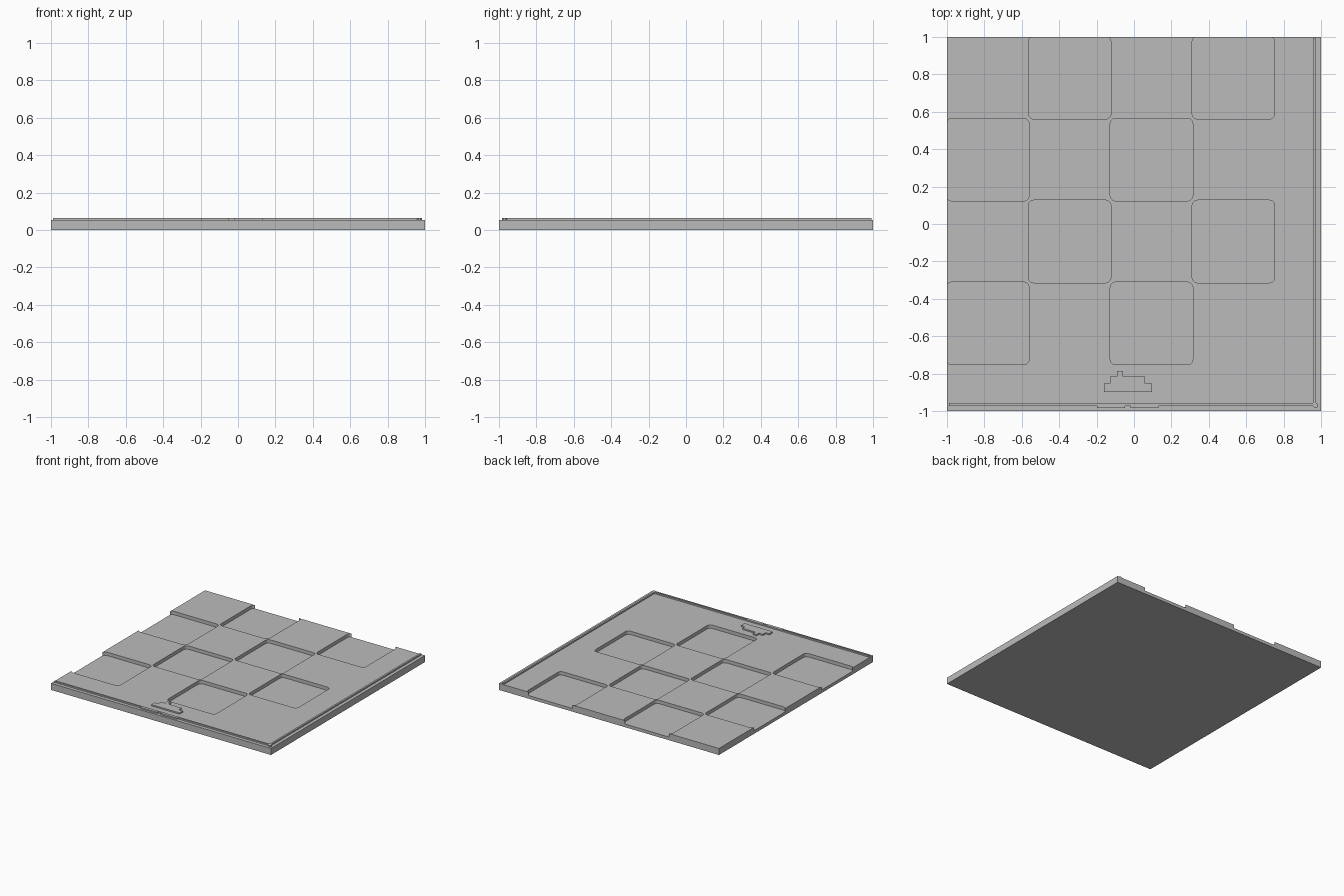
import bpy
import bmesh
import math

cube = bpy.data.objects.get("Cube")
if cube:
    bpy.data.objects.remove(cube, do_unlink=True)

TOP = 0.054        # board surface
RIDGE = 0.065      # top of raised trim
FLOOR = 0.026      # floor of the recessed squares
CELL = 0.4375      # checker spacing

grey = bpy.data.materials.new("plain_grey")
grey.use_nodes = True
GREY = (0.5, 0.5, 0.5, 1)
grey.diffuse_color = GREY
grey.node_tree.nodes["Principled BSDF"].inputs["Base Color"].default_value = GREY


def add_prism(bm, outline, z0, z1):
    """Extrude a closed outline (counter-clockwise) from z0 to z1."""
    base = bm.faces.new([bm.verts.new((x, y, z0)) for x, y in outline])
    ext = bmesh.ops.extrude_face_region(bm, geom=[base], use_keep_orig=True)
    for v in ext["geom"]:
        if isinstance(v, bmesh.types.BMVert):
            v.co.z = z1


def make_object(name, outlines, z0, z1):
    bm = bmesh.new()
    for outline in outlines:
        add_prism(bm, outline, z0, z1)
    bmesh.ops.recalc_face_normals(bm, faces=bm.faces)
    mesh = bpy.data.meshes.new(name)
    bm.to_mesh(mesh)
    bm.free()
    mesh.materials.append(grey)
    obj = bpy.data.objects.new(name, mesh)
    bpy.context.collection.objects.link(obj)
    return obj


def rect(x0, x1, y0, y1):
    return [(x0, y0), (x1, y0), (x1, y1), (x0, y1)]


def rounded_square(cx, cy, half, radius, steps=3):
    points = []
    for corner, (sx, sy) in enumerate([(1, 1), (-1, 1), (-1, -1), (1, -1)]):
        for i in range(steps + 1):
            a = math.pi / 2 * (corner + i / steps)
            points.append((cx + sx * (half - radius) + radius * math.cos(a),
                           cy + sy * (half - radius) + radius * math.sin(a)))
    return points


# Board slab with alternating recessed squares
board = make_object("board", [rect(-1, 1, -1, 1)], 0, TOP)
squares = [rounded_square(-1 + CELL * (col + 0.5), 1 - CELL * (row + 0.5),
                          CELL / 2 + 0.002, 0.028)
           for row in range(4) for col in range(4) if (row + col) % 2]
cutter = make_object("square_cutter", squares, FLOOR, TOP + 0.05)
cutter.hide_render = True
cut = board.modifiers.new("recesses", "BOOLEAN")
cut.operation = "DIFFERENCE"
cut.solver = "EXACT"
cut.object = cutter
bpy.context.view_layer.objects.active = board
bpy.ops.object.modifier_apply(modifier=cut.name)
bpy.data.objects.remove(cutter, do_unlink=True)

# Raised border lines along the front and one side
SINK = TOP - 0.004
make_object("front_ridge", [rect(-0.99, 0.966, -0.972, -0.958)], SINK, RIDGE)
make_object("side_ridge", [rect(0.958, 0.973, -0.966, 0.993)], SINK, RIDGE)

# Small octagonal boss where the border lines meet
boss = [(0.971 + 0.015 * math.cos(a), -0.97 + 0.015 * math.sin(a))
        for a in (math.pi / 4 * (i + 0.5) for i in range(8))]
make_object("corner_boss", [boss], SINK, RIDGE)

# Thicker tabs on the front border, with a gap between them
make_object("front_tabs", [rect(-0.198, -0.048, -0.983, -0.97),
                           rect(-0.018, 0.132, -0.983, -0.97)], SINK, RIDGE)

# Stepped emblem: wide base, narrower body and a small peak
emblem = [(-0.16, -0.897), (0.097, -0.897), (0.097, -0.852), (0.06, -0.852),
          (0.06, -0.816), (-0.06, -0.816), (-0.06, -0.785), (-0.092, -0.785),
          (-0.092, -0.816), (-0.128, -0.816), (-0.128, -0.852), (-0.16, -0.852)]
make_object("stepped_emblem", [emblem], SINK, RIDGE)
